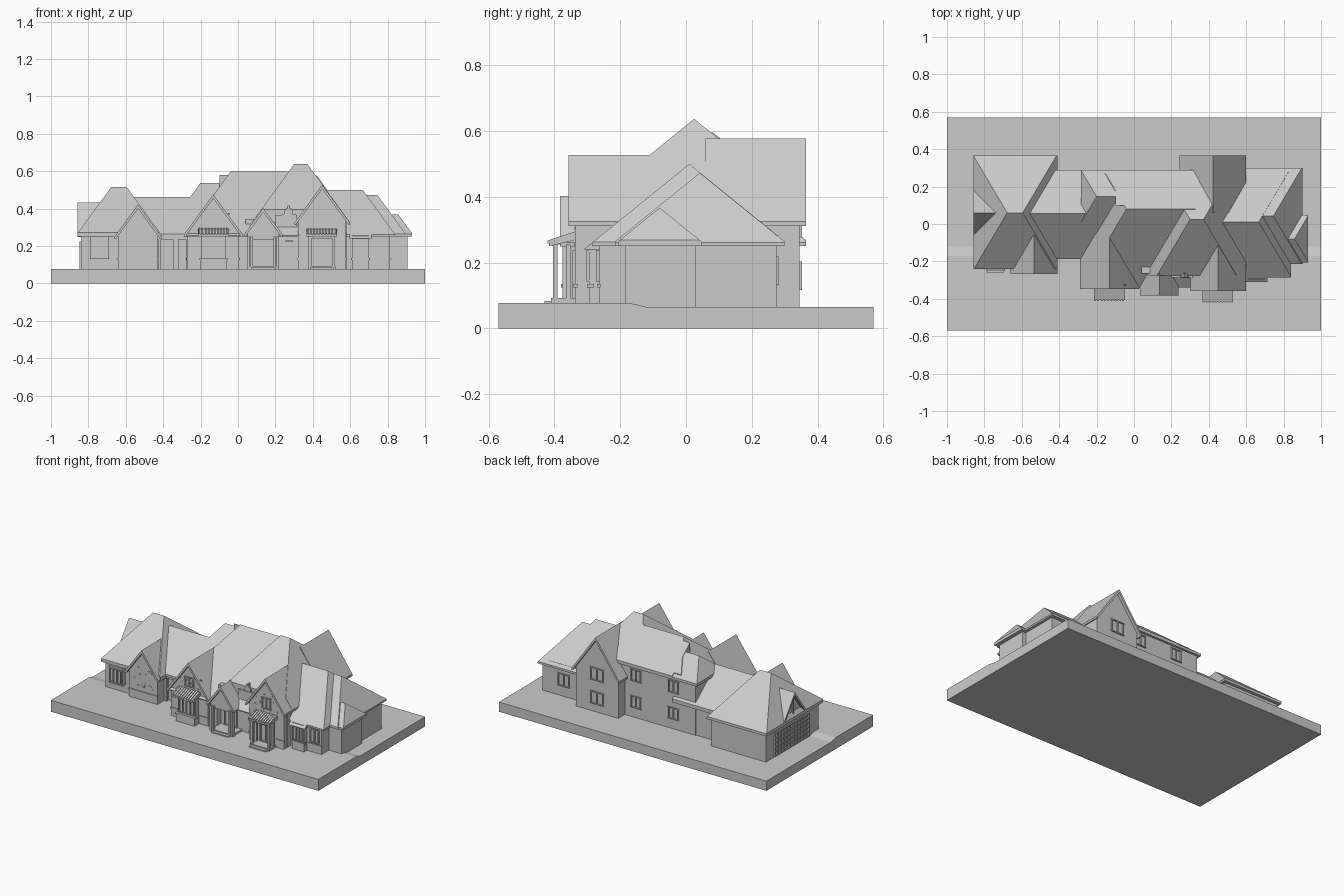
import bpy, bmesh, random
from mathutils import Vector

random.seed(4)
FB, SD = 0.81, 1.37      # roof pitch: front/back and sides


def finish(name, bm):
    bmesh.ops.recalc_face_normals(bm, faces=bm.faces)
    me = bpy.data.meshes.new(name)
    bm.to_mesh(me)
    bm.free()
    ob = bpy.data.objects.new(name, me)
    bpy.context.collection.objects.link(ob)
    return ob


def add_box(bm, x0, x1, y0, y1, z0, z1):
    g = bmesh.ops.create_cube(bm, size=1)
    for v in g["verts"]:
        v.co = (x0 if v.co.x < 0 else x1, y0 if v.co.y < 0 else y1, z0 if v.co.z < 0 else z1)


def boxes(name, *dims):
    bm = bmesh.new()
    for d in dims:
        add_box(bm, *d)
    return finish(name, bm)


def extrude(name, pts, axis, a, b):
    """Profile (y,z) along x, or (x,z) along y."""
    bm = bmesh.new()
    f = bm.faces.new([bm.verts.new((a, p, z) if axis == "x" else (p, a, z)) for p, z in pts])
    g = bmesh.ops.extrude_face_region(bm, geom=[f])
    d = Vector((b - a, 0, 0)) if axis == "x" else Vector((0, b - a, 0))
    bmesh.ops.translate(bm, verts=[v for v in g["geom"] if isinstance(v, bmesh.types.BMVert)], vec=d)
    return finish(name, bm)


def hip(name, zr, ry, rx0, rx1, x, y, z0, sides="LRFB"):
    """Box cut down by the roof planes that pass through the ridge."""
    bm = bmesh.new()
    add_box(bm, x[0], x[1], y[0], y[1], z0, zr + 0.2)
    planes = {"L": ((rx0, ry, zr), (-SD, 0, 1)), "R": ((rx1, ry, zr), (SD, 0, 1)),
              "F": ((rx0, ry, zr), (0, -FB, 1)), "B": ((rx0, ry, zr), (0, FB, 1))}
    for s in sides:
        co, no = planes[s]
        r = bmesh.ops.bisect_plane(bm, geom=bm.verts[:] + bm.edges[:] + bm.faces[:], dist=1e-6,
                                   plane_co=co, plane_no=no, clear_outer=True)
        cut = [e for e in r["geom_cut"] if isinstance(e, bmesh.types.BMEdge)]
        bmesh.ops.holes_fill(bm, edges=cut)
    return finish(name, bm)


def gable(name, c, zp, hw, ze, a, b, base, axis="y", inset=0.02):
    """Chevron roof from a (outer end) to b, with the gable wall set in below it."""
    t = 0.022
    extrude(name + "_roof", [(c - hw, ze), (c, zp), (c + hw, ze), (c + hw, ze - t * .6),
                             (c + hw - .006, ze - t * .6), (c, zp - t),
                             (c - hw + .006, ze - t * .6), (c - hw, ze - t * .6)], axis, a, b)
    s, w = (1 if b > a else -1), hw - 0.02
    zw = zp - t - (zp - ze) * w / hw + 0.004
    extrude(name + "_wall", [(c - w, base), (c + w, base), (c + w, zw), (c, zp - t + .004), (c - w, zw)],
            axis, a + s * inset, b)


def window(name, x, y, z, w, h, s=-1, n=2):
    """Framed window on a front (s=-1) or back (s=1) wall."""
    f, d = 0.006, 0.008 * s
    bars = [(x - w/2 + i*w/n - f/2, x - w/2 + i*w/n + f/2, y, y + d, z - h/2, z + h/2) for i in range(n + 1)]
    rails = [(x - w/2 - f, x + w/2 + f, y, y + d, z + k*h/2 - f/2, z + k*h/2 + f/2) for k in (-1, 1)]
    boxes(name, *bars, *rails)


# ground slab with a small step down towards the back
extrude("ground", [(-.57, 0), (.57, 0), (.57, .065), (-.12, .065), (-.17, .077), (-.57, .077)], "x", -1, 1)

# walls
G = 0.06
boxes("left_wing_walls", (-.84, -.43, -.215, .345, G, .255), (-.79, -.69, -.25, -.2, .13, .25))
boxes("middle_walls", (-.45, -.25, -.13, .27, G, .265))
boxes("main_walls", (-.265, .06, -.31, .275, G, .26), (.04, .34, -.265, .275, G, .345),
      (-.265, .5, .05, .275, .2, .42))
boxes("tall_walls", (.32, .58, -.3, .33, G, .33))
boxes("right_wing_walls", (.55, .81, -.265, .275, G, .255), (.8, .88, -.185, .275, G, .255),
      (.8, .905, -.185, .03, G, .255), (.61, .70, -.295, -.2, G, .255))

# hip roofs
hip("left_wing_roof", .515, .06, -.678, -.595, (-.857, -.41), (-.24, .365), .25)
hip("middle_roof", .463, .057, -.56, -.1, (-.56, -.1), (-.187, .29), .25, "FB")
hip("rear_left_roof", .538, .147, -.2, .1, (-.284, .05), (-.03, .29), .405, "LFB")
hip("main_roof", .597, .08, -.04, .35, (-.286, .33), (-.34, .27), .25, "LFB")
hip("main_rear_eave", .597, .08, -.04, .35, (-.1, .35), (.1, .29), .405, "FB")
hip("tall_roof", .637, .025, .3, .372, (.03, .6), (-.275, .27), .325)
hip("right_wing_roof", .5, .01, .45, .667, (.46, .84), (-.285, .28), .25, "RFB")
hip("right_end_roof", .473, .042, .5, .745, (.5, .9), (-.215, .3), .25, "RFB")
hip("right_bump_roof", .367, -.08, .8, .858, (.76, .93), (-.207, .048), .25, "RFB")
hip("right_bay_roof", .5, .01, .45, .6, (.595, .715), (-.315, -.1), .24, "F")

# gables
gable("left_front_gable", -.535, .422, .125, .25, -.267, -.03, G)
gable("centre_gable", -.132, .475, .158, .26, -.347, -.05, G)
gable("entry_gable", .135, .402, .103, .262, -.383, -.15, .235)
gable("right_front_gable", .45, .527, .148, .325, -.357, -.09, G)
gable("rear_gable", .422, .577, .178, .325, .365, .06, G)
gable("left_side_gable", .06, .432, .125, .262, -.857, -.7, .24, "x")

# ornamental parapet beside the entry
extrude("parapet", [(.2, .25), (.315, .25), (.315, .365), (.295, .365), (.293, .385), (.283, .4), (.276, .402),
                    (.276, .414), (.27, .42), (.264, .414), (.264, .402), (.257, .4), (.247, .385),
                    (.245, .365), (.2, .365)], "y", -.285, -.262)
boxes("parapet_sill", (.255, .295, -.292, -.28, .222, .23), (.235, .31, -.29, -.26, .36, .368))

# tiled awnings with posts and steps
for nm, x0, x1, y1 in (("centre", -.215, -.048, -.407), ("right", .365, .53, -.417)):
    extrude(nm + "_awning", [(y1, .25), (y1, .262), (-.33, .292), (-.33, .27)], "x", x0, x1)
    for i in range(10):
        xa = x0 + (i + .25) * (x1 - x0) / 10
        extrude(nm + "_awning_tile", [(y1 - .004, .258), (y1 - .004, .267), (-.33, .297), (-.33, .288)],
                "x", xa, xa + .008)
boxes("centre_bay", (-.2, -.062, -.375, -.31, G, .13), (-.205, -.057, -.38, -.31, .125, .135),
      (-.195, -.067, -.36, -.31, .13, .26))
window("centre_bay_window", -.131, -.36, .19, .11, .1, -1, 4)
boxes("right_porch", *[(x - .007, x + .007, y, y + .014, .09, .255) for x in (.385, .51) for y in (-.405, -.365)],
      (.375, .52, -.41, -.33, .07, .092), (.385, .51, -.43, -.4, .07, .084),
      (.378, .517, -.405, -.39, .24, .255))
window("front_door", .447, -.337, .165, .08, .14)

# entry porch with arched opening
arch = [(.065, .2), (.075, .228), (.1, .246), (.135, .252), (.17, .246), (.195, .228), (.205, .2)]
extrude("entry_arch", [(.05, .077), (.05, .27), (.22, .27), (.22, .077), (.205, .077)] + arch[::-1] + [(.065, .077)],
        "y", -.363, -.345)
boxes("entry_steps", (.055, .215, -.37, -.25, .06, .09), (.07, .2, -.39, -.36, .06, .084))
boxes("entry_posts", *[(x - .007, x + .007, -.375, -.36, .085, .25) for x in (.058, .074, .196, .212)])
window("entry_door", .135, -.265, .16, .09, .14)

# side porch posts in the recess
boxes("recess_porch", *[(x - .008, x + .008, -.178, -.162, .07, .25) for x in (-.42, -.34, -.325, -.27)],
      (-.43, -.26, -.18, -.16, .235, .255))

# stone plinth bands
boxes("plinth_bands", (-.645, -.425, -.253, -.24, .125, .135), (-.275, .01, -.333, -.32, .125, .135),
      (.317, .375, -.343, -.33, .125, .135), (.52, .583, -.343, -.33, .125, .135),
      (.605, .705, -.301, -.28, .125, .135), (.7, .815, -.271, -.26, .125, .135))

# scattered stones on the gables
stones = []
for cx, y, w, zt in ((-.535, -.247, .08, .3), (-.132, -.327, .09, .38), (.45, -.337, .09, .41)):
    for i in range(16):
        x, z = cx + random.uniform(-w, w), random.uniform(.15 if cx < -.5 else .3, zt)
        stones.append((x, x + .012, y - .003, y + .003, z, z + .006))
boxes("stones", *stones)

# windows
window("left_bay_window", -.74, -.25, .19, .08, .09, -1, 3)
window("right_bay_window", .655, -.295, .19, .07, .09, -1, 3)
window("right_window", .76, -.265, .19, .06, .09)
window("right_gable_window", .45, -.337, .355, .06, .07)
window("centre_gable_window", -.132, -.327, .34, .06, .06)
for x in (.18, -.1):
    for z in (.17, .35):
        window("rear_window", x, .275, z, .07, .075, 1)
for z in (.16, .32):
    window("rear_gable_window", .422, .345, z, .09, .08, 1)
window("rear_right_window", .72, .275, .175, .08, .08, 1)

# garage door grid on the left side
boxes("garage_door", *[(-.848, -.838, -.11 + i * .033, -.105 + i * .033, .07, .225) for i in range(12)],
      *[(-.848, -.838, -.11, .258, .07 + i * .03, .075 + i * .03) for i in range(6)])
boxes("side_gable_trim", (-.845, -.835, -.03, .15, .262, .272), (-.845, -.835, .055, .065, .27, .4))
